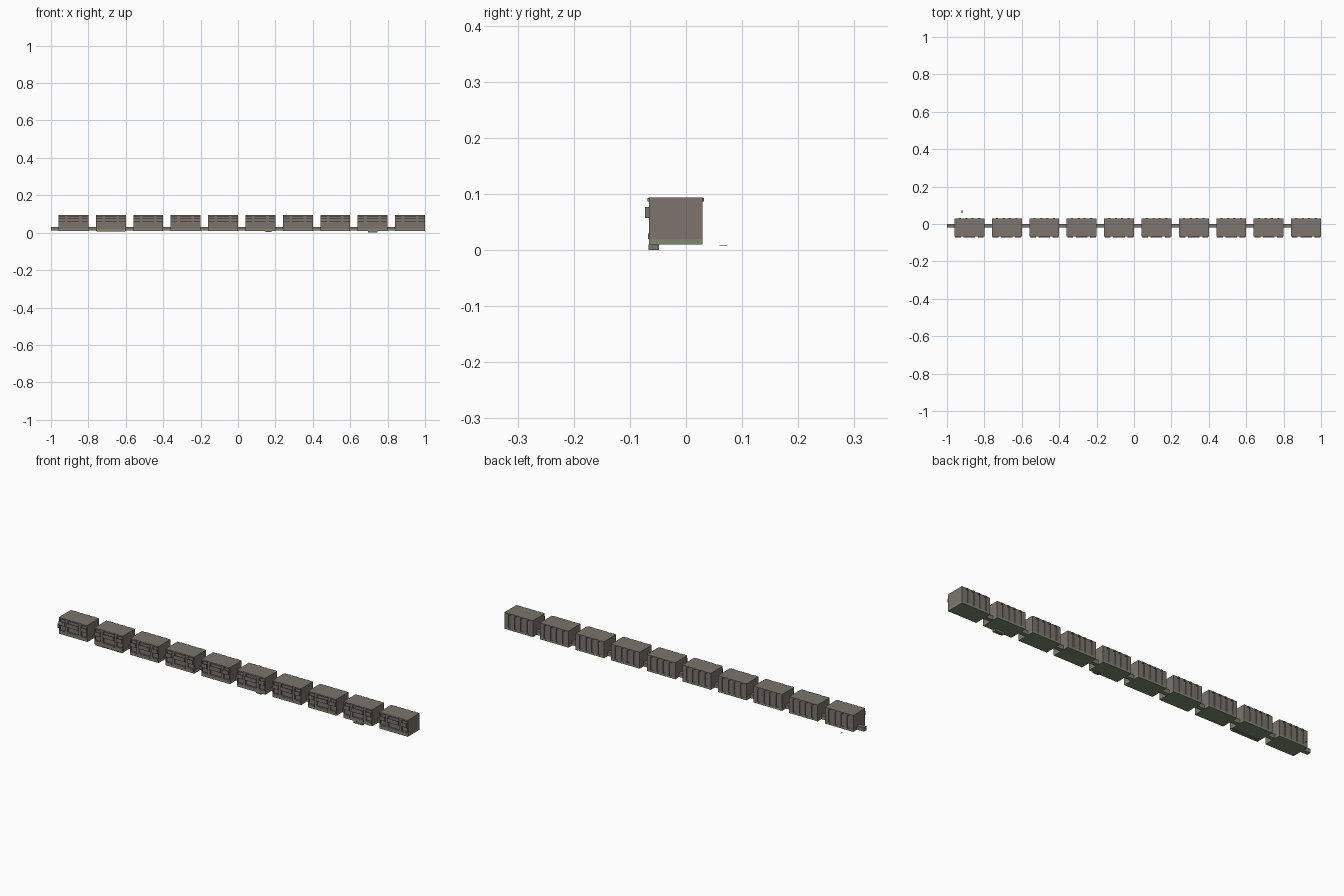
import bpy, bmesh

if "Cube" in bpy.data.objects:
    bpy.data.objects.remove(bpy.data.objects["Cube"])


def material(name, rgb):
    m = bpy.data.materials.new(name)
    m.diffuse_color = (*rgb, 1)
    m.use_nodes = True
    m.node_tree.nodes["Principled BSDF"].inputs["Base Color"].default_value = m.diffuse_color
    return m


WALL = material("warm grey concrete", (0.20, 0.175, 0.155))
GREEN = material("mossy green plinth", (0.21, 0.26, 0.165))


def finish(name, bm, mat):
    bmesh.ops.recalc_face_normals(bm, faces=bm.faces)
    me = bpy.data.meshes.new(name)
    bm.to_mesh(me)
    bm.free()
    me.materials.append(mat)
    ob = bpy.data.objects.new(name, me)
    bpy.context.collection.objects.link(ob)
    return ob


def add_box(bm, x0, x1, y0, y1, z0, z1):
    vs = bmesh.ops.create_cube(bm, size=1)["verts"]
    for v in vs:
        v.co.x = x0 if v.co.x < 0 else x1
        v.co.y = y0 if v.co.y < 0 else y1
        v.co.z = z0 if v.co.z < 0 else z1


def boxes(name, mat, items):
    bm = bmesh.new()
    for it in items:
        add_box(bm, *it)
    return finish(name, bm, mat)


def extrude(name, mat, pts, z0, z1):
    bm = bmesh.new()
    f = bm.faces.new([bm.verts.new((x, y, z0)) for x, y in pts])
    r = bmesh.ops.extrude_face_region(bm, geom=[f])
    for v in r["geom"]:
        if isinstance(v, bmesh.types.BMVert):
            v.co.z = z1
    return finish(name, bm, mat)


HALF, FRONT, BACK = 0.08, -0.066, 0.029
BAYS = [(-0.076, -0.045), (-0.031, 0.031), (0.045, 0.076)]   # front loggias
SLOTS = [(-0.058, -0.046), (-0.022, -0.010), (0.010, 0.022), (0.046, 0.058)]  # back


def plan(cx):
    """Floor plan with recessed bays at the front and slots at the back."""
    p = [(cx - HALF, FRONT)]
    for a, b in BAYS:
        p += [(cx + a, FRONT), (cx + a, FRONT + .006),
              (cx + b, FRONT + .006), (cx + b, FRONT)]
    p += [(cx + HALF, FRONT), (cx + HALF, BACK)]
    for a, b in reversed(SLOTS):
        p += [(cx + b, BACK), (cx + b, BACK - .004),
              (cx + a, BACK - .004), (cx + a, BACK)]
    return p + [(cx - HALF, BACK)]


for i in range(10):
    cx = -0.88 + 0.2 * i
    n = f"_{i + 1}"
    # green plinth, walls and flat roof
    boxes("plinth" + n, GREEN, [(cx - HALF, cx + HALF, FRONT, BACK, .010, .020)])
    extrude("block_walls" + n, WALL, plan(cx), .020, .088)
    boxes("roof" + n, WALL, [(cx - HALF, cx + HALF, FRONT, BACK, .088, .0935)])
    # short cornice pieces above bays and back slots
    boxes("cornices" + n, WALL,
          [(cx + a, cx + b, FRONT - .003, FRONT + .001, .087, .093) for a, b in BAYS]
          + [(cx + a, cx + b, BACK - .001, BACK + .003, .087, .093) for a, b in SLOTS])
    # balconies: floor, parapet and side cheeks
    parts = []
    for a, b in BAYS:
        a, b = cx + a, cx + b
        parts += [(a, b, -.073, FRONT + .006, .057, .060),
                  (a, b, -.073, -.0715, .060, .077),
                  (a, a + .0015, -.0715, FRONT + .006, .060, .077),
                  (b - .0015, b, -.0715, FRONT + .006, .060, .077)]
    boxes("balconies" + n, WALL, parts)
    # lower sills and door surrounds
    boxes("front_sills" + n, WALL,
          [(cx + a, cx + b, FRONT - .002, FRONT + .006, .020, .030) for a, b in BAYS])

# continuous link beam and its green underside
boxes("link_beam", WALL, [(-1, .99, -.020, 0, .018, .031)])
boxes("link_beam_base", GREEN, [(-1, .99, -.020, 0, .011, .018)])

# entrance steps below some blocks
boxes("entrance_steps", WALL, [
    (-.755, -.603, -.067, -.048, .006, .010),
    (.148, .178, -.067, -.048, .005, .010),
    (.695, .745, -.067, -.048, 0, .010)])

# small loose paving slab behind the first block
boxes("paving_slab", WALL, [(-.922, -.918, .060, .073, .008, .0095)])
